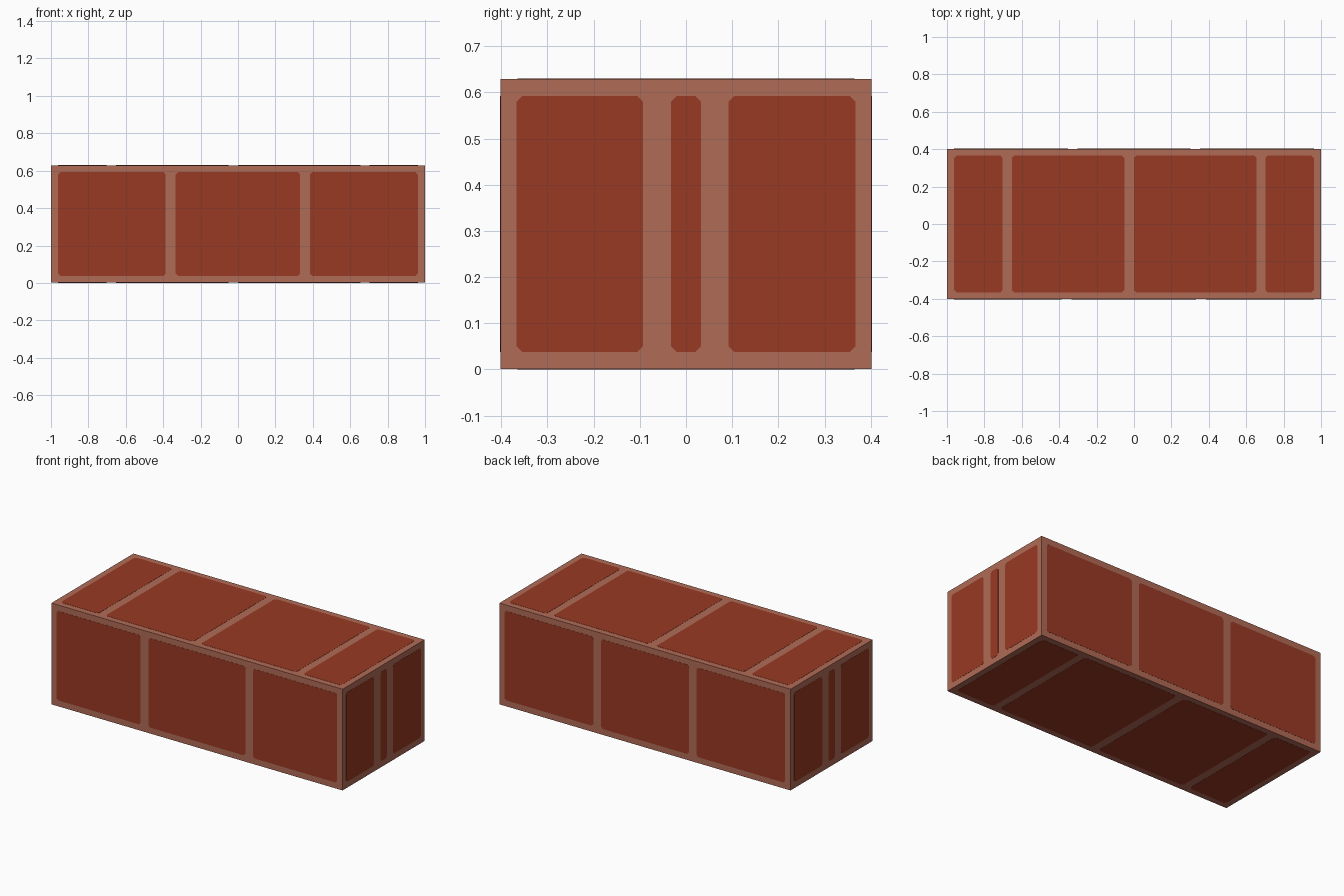
import bpy, bmesh
from mathutils import Vector

if "Cube" in bpy.data.objects:
    bpy.data.objects.remove(bpy.data.objects["Cube"])

X, Y, H = 1.0, 0.403, 0.63   # half length, half depth, height
T = 0.001                    # how far the brick faces stand out of the mortar
M, C = 0.038, 0.012          # mortar border, corner cut


def material(name, rgb):
    m = bpy.data.materials.new(name)
    m.diffuse_color = (*rgb, 1)
    m.use_nodes = True
    m.node_tree.nodes["Principled BSDF"].inputs["Base Color"].default_value = m.diffuse_color
    return m


mortar = material("pale_mortar", (0.434, 0.150, 0.093))
brick = material("red_brick", (0.319, 0.041, 0.017))


def finish(name, bm, mat):
    bmesh.ops.recalc_face_normals(bm, faces=bm.faces)
    me = bpy.data.meshes.new(name)
    bm.to_mesh(me)
    bm.free()
    me.materials.append(mat)
    ob = bpy.data.objects.new(name, me)
    bpy.context.collection.objects.link(ob)


def panels(name, place, inward, spans, v0, v1):
    """Thin brick plates with cut corners; place(u, v) gives the outer point."""
    bm = bmesh.new()
    for u0, u1 in spans:
        outline = [(u0 + C, v0), (u1 - C, v0), (u1, v0 + C), (u1, v1 - C),
                   (u1 - C, v1), (u0 + C, v1), (u0, v1 - C), (u0, v0 + C)]
        f = bm.faces.new([bm.verts.new(place(u, v)) for u, v in outline])
        ext = bmesh.ops.extrude_face_region(bm, geom=[f], use_keep_orig=True)
        moved = [g for g in ext["geom"] if isinstance(g, bmesh.types.BMVert)]
        bmesh.ops.translate(bm, verts=moved, vec=Vector(inward) * T * 2)
    finish(name, bm, brick)


# Mortar block
bm = bmesh.new()
bmesh.ops.create_cube(bm, size=1)
for v in bm.verts:
    v.co = (v.co.x * 2 * (X - T), v.co.y * 2 * (Y - T), H / 2 + v.co.z * (H - 2 * T))
finish("mortar_block", bm, mortar)

# Long sides
front = [(-0.962, -0.387), (-0.333, 0.332), (0.384, 0.962)]
back = [(-0.962, -0.354), (-0.302, 0.302), (0.354, 0.962)]
panels("front_bricks", lambda u, v: (u, -Y, v), (0, 1, 0), front, M, H - M)
panels("back_bricks", lambda u, v: (u, Y, v), (0, -1, 0), back, M, H - M)

# Ends
end = [(-0.367, -0.093), (-0.032, 0.032), (0.092, 0.367)]
panels("right_bricks", lambda u, v: (X, u, v), (-1, 0, 0), end, M, H - M)
panels("left_bricks", lambda u, v: (-X, u, v), (1, 0, 0), end, M, H - M)

# Top and bottom
flat = [(-0.962, -0.703), (-0.653, -0.052), (0.0, 0.655), (0.702, 0.962)]
panels("top_bricks", lambda u, v: (u, v, H), (0, 0, -1), flat, M - Y, Y - M)
panels("bottom_bricks", lambda u, v: (u, v, 0), (0, 0, 1), flat, M - Y, Y - M)
